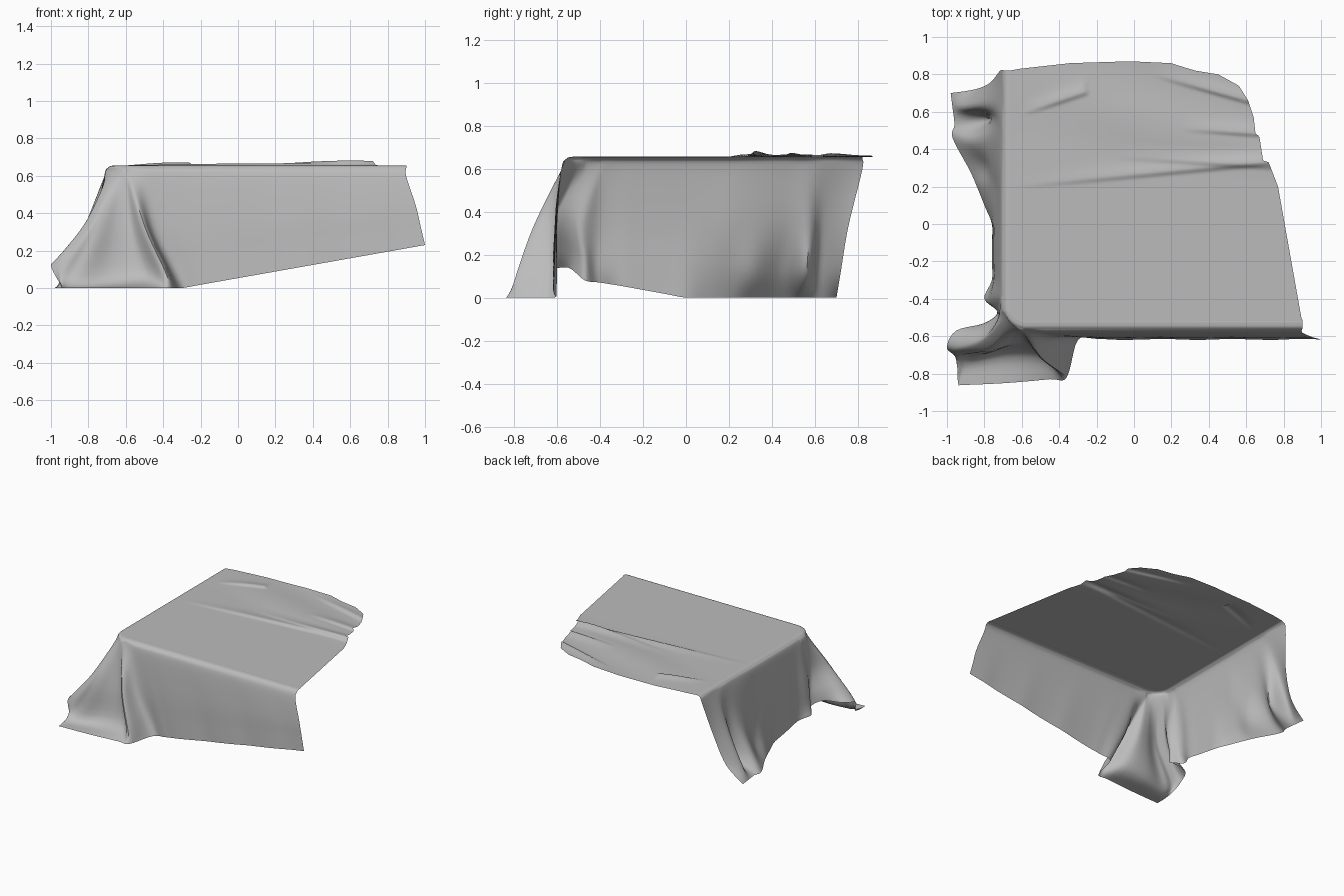
import bpy
import math
from mathutils import Vector

if "Cube" in bpy.data.objects:
    bpy.data.objects.remove(bpy.data.objects["Cube"], do_unlink=True)

TOP, FRONT, LEFT, RADIUS = 0.655, -0.53, -0.665, 0.09

cloth_grey = bpy.data.materials.new("cloth grey")
cloth_grey.use_nodes = True
colour = (0.5, 0.5, 0.5, 1)
cloth_grey.diffuse_color = colour
cloth_grey.node_tree.nodes["Principled BSDF"].inputs["Base Color"].default_value = colour


def catmull(points, steps):
    """Smooth path through the points."""
    pts = [points[0]] + points + [points[-1]]
    path = []
    for a, b, c, d in zip(pts, pts[1:], pts[2:], pts[3:]):
        for i in range(steps):
            t = i / steps
            path.append(0.5 * (2 * b + (c - a) * t + (2 * a - 5 * b + 4 * c - d) * t * t
                               + (3 * b - a - 3 * c + d) * t ** 3))
    return path + [points[-1]]


def lookup(table, v):
    """Linear interpolation in a table of pairs."""
    for (a, fa), (b, fb) in zip(table, table[1:]):
        if v <= b:
            return fa + (fb - fa) * max(0, v - a) / (b - a)
    return table[-1][1]


def sheet(name, rows):
    """Smooth surface from a grid of points."""
    n = len(rows[0])
    faces = [(r * n + c, r * n + c + 1, (r + 1) * n + c + 1, (r + 1) * n + c)
             for r in range(len(rows) - 1) for c in range(n - 1)]
    mesh = bpy.data.meshes.new(name)
    mesh.from_pydata([p for row in rows for p in row], [], faces)
    mesh.materials.append(cloth_grey)
    obj = bpy.data.objects.new(name, mesh)
    bpy.context.collection.objects.link(obj)
    bpy.ops.object.select_all(action="DESELECT")
    obj.select_set(True)
    bpy.context.view_layer.objects.active = obj
    bpy.ops.object.shade_smooth_by_angle(angle=math.radians(50))


# Top panel: straight front and left rims, ragged right and back edges
right_edge = [(FRONT, 0.9), (0.2, 0.77), (0.33, 0.72), (0.34, 0.69), (0.47, 0.67), (0.48, 0.65),
              (0.57, 0.64), (0.66, 0.61), (0.74, 0.56), (0.8, 0.45), (0.88, 0.4)]
back_edge = [(0, 0.82), (0.05, 0.83), (0.3, 0.86), (0.6, 0.87), (0.8, 0.86), (0.9, 0.82), (1, 0.8)]
# creases: start x, start y, end x, end y, height
creases = [(-0.65, 0.2, 0.72, 0.33, 0.013), (-0.1, 0.36, 0.7, 0.31, 0.01),
           (-0.6, 0.59, -0.3, 0.69, 0.012), (0.25, 0.51, 0.68, 0.48, 0.012),
           (0.1, 0.8, 0.6, 0.66, 0.014)]


def top_height(x, y):
    z = TOP
    for x0, y0, x1, y1, h in creases:
        t = (x - x0) / (x1 - x0)
        if 0 < t < 1.15:
            d = y - (y0 + (y1 - y0) * t)
            width = 0.012 if d < 0 else 0.05
            z += h * math.sin(math.pi * min(t, 1) * 0.6) * math.exp(-(d / width) ** 2)
    ripple = min(1, max(0, y - 0.2) * 4) * min(1, (x - LEFT) * 1.5)
    return z + 0.005 * ripple * (1 + math.sin(14 * y + 4 * x))


def top_point(s, t):
    y = FRONT + t * (lookup(back_edge, s) - FRONT)
    x = LEFT + s * (lookup(right_edge, y) - LEFT)
    z = top_height(x, y)
    arc = Vector((x - LEFT - RADIUS, y - FRONT - RADIUS))
    if arc.x < 0 and arc.y < 0 and arc.length > RADIUS:
        arc *= RADIUS / arc.length
        x, y = LEFT + RADIUS + arc.x, FRONT + RADIUS + arc.y
    return Vector((x, y, z))


sheet("cloth_top", [[top_point(i / 80, j / 130) for i in range(81)] for j in range(131)])

# Skirt columns: tucked start, rim, rounded shoulder, middle, foot, hem
columns = []


def column(rim, out, *drop):
    rim, out = Vector((*rim, TOP)), Vector((*out, 0))
    shoulder = [rim + out * reach - Vector((0, 0, fall)) for reach, fall in
                ((-0.02, 0.001), (0, 0), (0.028, 0.01), (0.05, 0.06))]
    columns.append(shoulder + [Vector(p) for p in drop])


# Front drop, its hem rising toward the open end
for i in range(11):
    f = i / 10
    top_x, hem_x = 0.9 - 1.3 * f, 1 - 1.2 * f
    hem_z = 0.23 * (hem_x + 0.3) / 1.3
    wave = 0.003 * math.sin(i * 2)
    drop = [(top_x + (hem_x - top_x) * k, -0.59 - 0.027 * k + wave * k,
             TOP + (hem_z - TOP) * k) for k in (0.5, 0.78, 1)]
    column((top_x, FRONT), (0, -1), *drop)

# Front corner: tent folds ending in a flat flap and a raised lobe
corner = [
    ((-.45, -.61, .33), (-.36, -.615, .12), (-.30, -.62, 0)),
    ((-.50, -.71, .33), (-.39, -.795, .09), (-.36, -.82, 0)),
    ((-.56, -.64, .30), (-.49, -.70, .07), (-.45, -.83, 0)),
    ((-.65, -.64, .30), (-.68, -.69, .04), (-.68, -.85, 0)),
    ((-.73, -.67, .30), (-.85, -.72, .03), (-.91, -.86, 0)),
    ((-.76, -.67, .33), (-.91, -.71, .05), (-.94, -.85, 0)),
    ((-.78, -.66, .35), (-.94, -.70, .10), (-.95, -.72, .02)),
    ((-.81, -.62, .36), (-.93, -.66, .20), (-1, -.66, .12)),
    ((-.78, -.58, .38), (-.88, -.58, .22), (-.95, -.57, .14)),
    ((-.74, -.53, .38), (-.77, -.52, .20), (-.80, -.53, .13)),
    ((-.72, -.48, .35), (-.73, -.47, .18), (-.73, -.47, .08)),
    ((-.76, -.40, .33), (-.78, -.41, .15), (-.80, -.40, .07)),
]
for i, points in enumerate(corner):
    a = math.radians(90) * min(1, max(0, (i - 1) / 9))
    out = (-math.sin(a), -math.cos(a))
    rim = [LEFT + RADIUS + RADIUS * out[0], FRONT + RADIUS + RADIUS * out[1]]
    if i == 0:
        rim[0] += 0.08
    if i > 9:
        rim[1] += 0.03 * (i - 9)
    column(rim, out, *points)

# Side drop, its hem spreading toward the back
for y in (-0.3, -0.2, -0.1, 0, 0.1, 0.2):
    spread = max(0, y) * 0.4
    column((LEFT, y), (-1, 0), (-0.745, y, 0.33), (-0.755 - spread * 0.4, y, 0.14),
           (-0.76 - spread, y, max(0, -y) * 0.18))

# Back corner: flared foot with one inward fold
back = [
    ((-.76, .32, .33), (-.80, .31, .12), (-.88, .29, 0)),
    ((-.78, .46, .33), (-.88, .45, .12), (-.97, .46, 0)),
    ((-.76, .57, .33), (-.79, .56, .12), (-.96, .53, 0)),
    ((-.82, .64, .33), (-.91, .62, .12), (-.97, .62, 0)),
    ((-.77, .755, .33), (-.85, .72, .12), (-.98, .70, 0)),
]
for y, points in zip((0.31, 0.45, 0.56, 0.66, 0.82), back):
    column((LEFT, y), (-1, 0), *points)

# Smooth along each column, then across the columns
lengthwise = [catmull(c, 5) for c in columns]
across = [catmull(list(line), 5) for line in zip(*lengthwise)]
for line in across:
    for p in line:
        p.z = max(0, p.z)
sheet("cloth_skirt", across)
